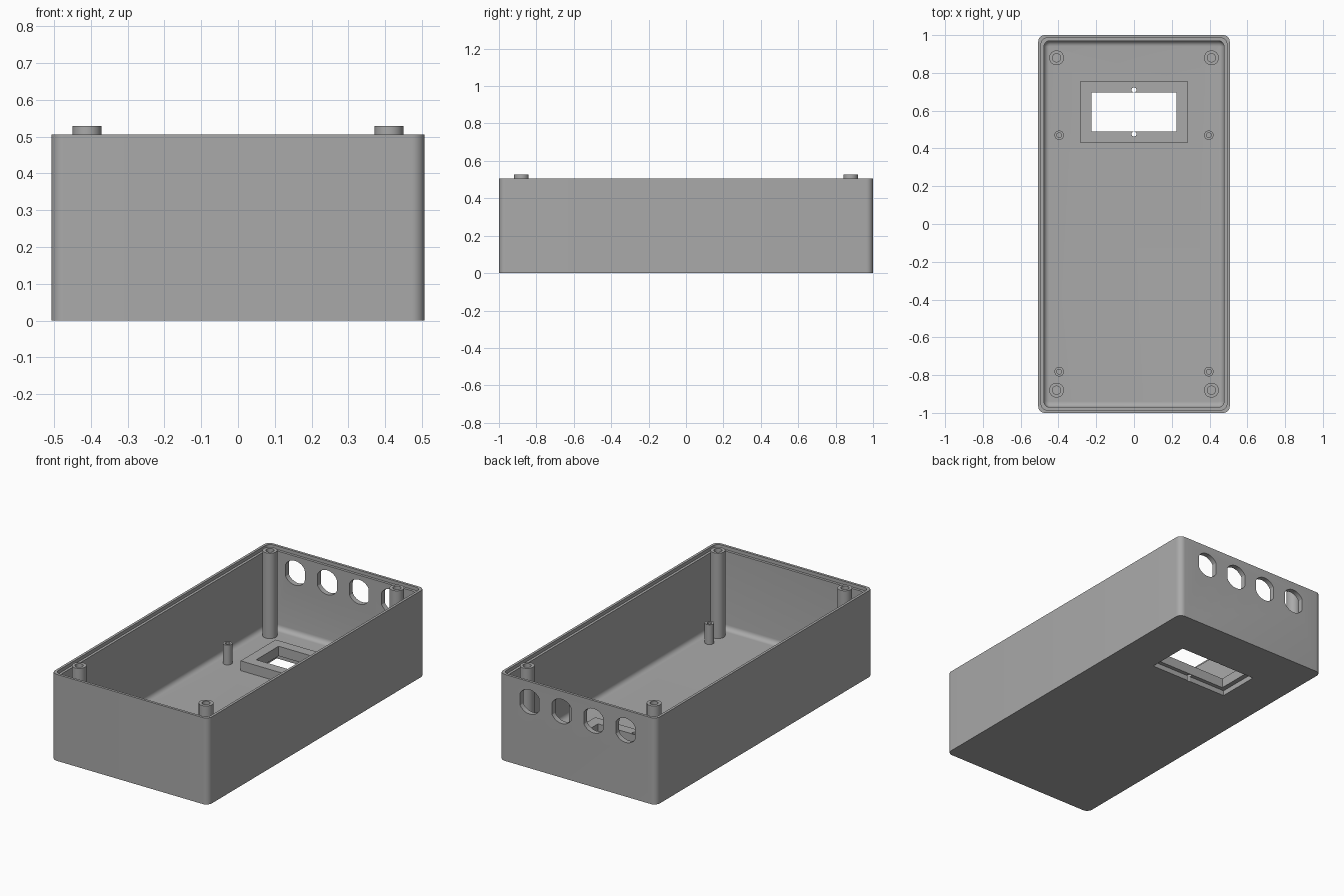
import bpy, bmesh, math

if "Cube" in bpy.data.objects:
    bpy.data.objects.remove(bpy.data.objects["Cube"])

HX, HY, TOP, FLOOR, WALL, FILLET = 0.507, 1.0, 0.505, 0.03, 0.03, 0.028

grey = bpy.data.materials.new("plastic grey")
grey.diffuse_color = (0.4, 0.4, 0.4, 1)
grey.use_nodes = True
grey.node_tree.nodes["Principled BSDF"].inputs["Base Color"].default_value = grey.diffuse_color


def finish(bm, name):
    bmesh.ops.recalc_face_normals(bm, faces=bm.faces)
    mesh = bpy.data.meshes.new(name)
    bm.to_mesh(mesh)
    bm.free()
    mesh.materials.append(grey)
    obj = bpy.data.objects.new(name, mesh)
    bpy.context.collection.objects.link(obj)
    return obj


def smooth(obj):
    bpy.ops.object.select_all(action='DESELECT')
    obj.select_set(True)
    bpy.context.view_layer.objects.active = obj
    bpy.ops.object.shade_smooth_by_angle(angle=math.radians(30))


def rounded_ring(inset, z, r, steps=8):
    """Rounded rectangle, inset from the outside of the case."""
    pts = []
    for k, (sx, sy) in enumerate(((1, 1), (-1, 1), (-1, -1), (1, -1))):
        for i in range(steps + 1):
            a = math.pi / 2 * (k + i / steps)
            pts.append((sx * (HX - inset - r) + r * math.cos(a),
                        sy * (HY - inset - r) + r * math.sin(a), z))
    return pts


def loft(name, rings, cap_first=True, cap_last=True):
    bm = bmesh.new()
    loops = [[bm.verts.new(p) for p in ring] for ring in rings]
    n = len(loops[0])
    for a, b in zip(loops, loops[1:]):
        for i in range(n):
            j = (i + 1) % n
            bm.faces.new((a[i], a[j], b[j], b[i]))
    if cap_first:
        bm.faces.new(loops[0])
    if cap_last:
        bm.faces.new(loops[-1])
    return finish(bm, name)


def block(name, x0, x1, y0, y1, z0, z1):
    return loft(name, [[(x0, y0, z), (x1, y0, z), (x1, y1, z), (x0, y1, z)]
                       for z in (z0, z1)])


def circle(x, y, z, r, n=32):
    return [(x + r * math.cos(2 * math.pi * i / n),
             y + r * math.sin(2 * math.pi * i / n), z) for i in range(n)]


def combine(target, other, operation):
    bpy.context.view_layer.objects.active = target
    mod = target.modifiers.new("shape", 'BOOLEAN')
    mod.operation, mod.solver, mod.object = operation, 'EXACT', other
    bpy.ops.object.modifier_apply(modifier=mod.name)
    bpy.data.objects.remove(other)


# Case: outer wall, stepped rim, inner wall and filleted floor edge
rings = [rounded_ring(0, 0, 0.035), rounded_ring(0, TOP, 0.035),
         rounded_ring(WALL / 2, TOP, 0.033), rounded_ring(WALL / 2, TOP - 0.02, 0.033),
         rounded_ring(WALL, TOP - 0.02, 0.032)]
for i in range(7):
    a = math.pi / 2 * i / 6
    t = FILLET * (1 - math.cos(a))
    rings.append(rounded_ring(WALL + t, FLOOR + FILLET * (1 - math.sin(a)), 0.032 - t))
case = loft("case", rings)

# Raised display frame with recess, opening and two pin holes
YC = 0.593
combine(case, block("frame", -0.285, 0.285, YC - 0.162, YC + 0.162, 0.01, 0.087), 'UNION')
combine(case, block("recess", -0.253, 0.253, YC - 0.126, YC + 0.126, -0.05, 0.03), 'DIFFERENCE')
combine(case, block("opening", -0.225, 0.225, YC - 0.103, YC + 0.103, -0.1, 0.2), 'DIFFERENCE')
for s in (-1, 1):
    pin = loft("pin_hole", [circle(0, YC + s * 0.117, z, 0.013, 16) for z in (-0.1, 0.2)])
    combine(case, pin, 'DIFFERENCE')

# Four connector holes in the back wall: circles with flattened sides
for x in (-0.31, -0.103, 0.103, 0.31):
    outline = [(max(-0.062, min(0.062, px)), pz)
               for px, pz, _ in circle(0, 0, 0, 0.071, 48)]
    cutter = loft("connector_hole", [[(x + px, y, 0.387 + pz) for px, pz in outline]
                                     for y in (0.9, 1.1)])
    combine(case, cutter, 'DIFFERENCE')
smooth(case)


def post(name, x, y, top, r, hole):
    smooth(loft(name, [circle(x, y, FLOOR, r), circle(x, y, top, r),
                       circle(x, y, top, hole), circle(x, y, FLOOR + 0.002, hole)],
                cap_first=False))


# Tall lid posts and short board posts
for s in (-1, 1):
    for y in (-0.88, 0.88):
        post("lid_post", s * 0.41, y, 0.528, 0.039, 0.022)
    for y in (-0.782, 0.47):
        post("board_post", s * 0.396, y, 0.145, 0.025, 0.013)
